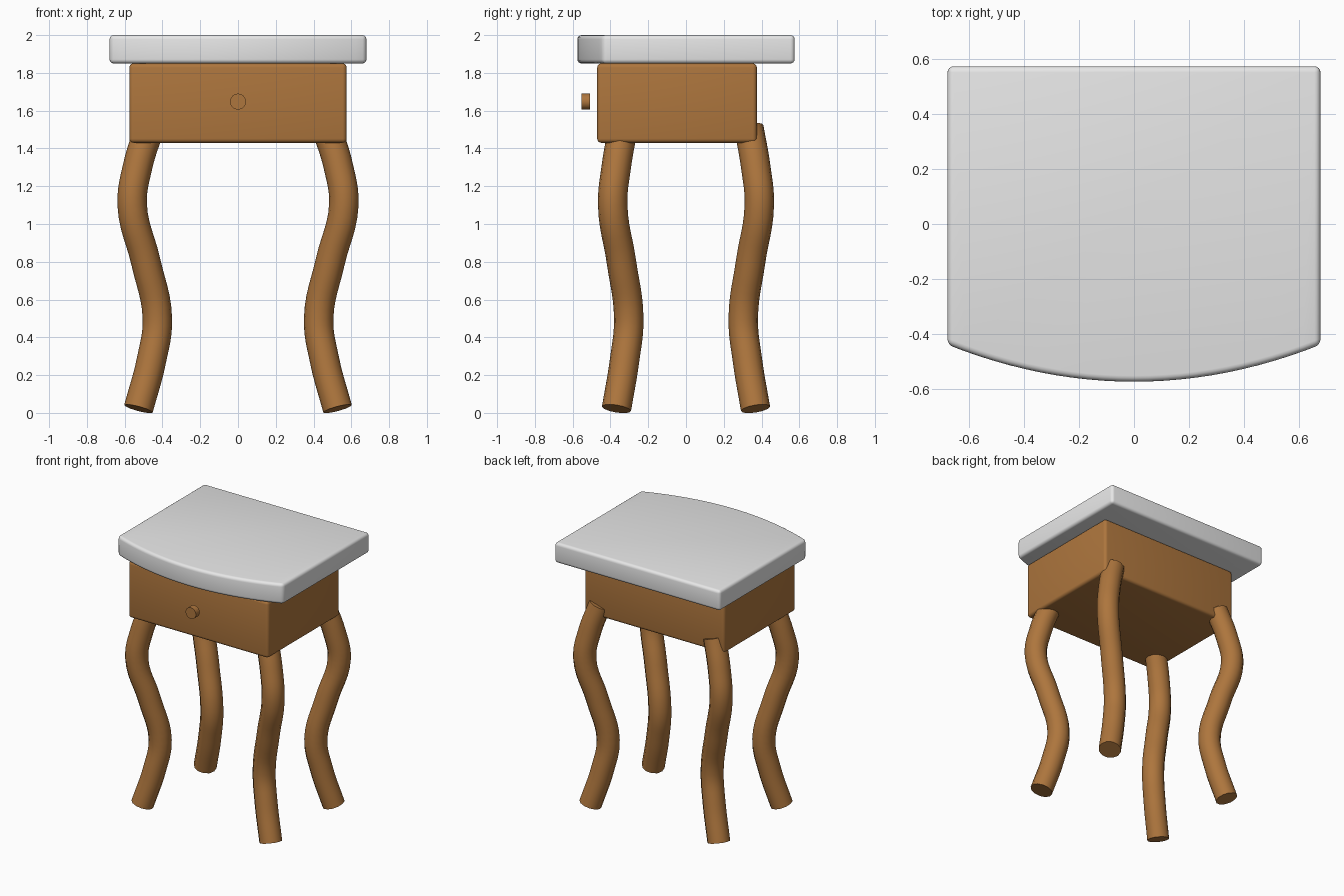
import bpy
import bmesh
import math
from mathutils import Vector

cube = bpy.data.objects.get("Cube")
if cube:
    bpy.data.objects.remove(cube, do_unlink=True)


def material(name, color):
    mat = bpy.data.materials.new(name)
    mat.use_nodes = True
    mat.diffuse_color = (*color, 1)
    bsdf = next(n for n in mat.node_tree.nodes if n.type == "BSDF_PRINCIPLED")
    bsdf.inputs["Base Color"].default_value = (*color, 1)
    return mat


wood = material("brown_wood", (0.42, 0.18, 0.047))
grey = material("grey_top", (0.8, 0.8, 0.8))


def finish(obj, mat):
    obj.data.materials.clear()
    obj.data.materials.append(mat)
    bpy.ops.object.select_all(action="DESELECT")
    obj.select_set(True)
    bpy.context.view_layer.objects.active = obj
    bpy.ops.object.shade_smooth_by_angle(angle=math.radians(40))


def slab(name, outline, z0, z1, mat, width):
    """Extrude a flat outline upwards and round its edges."""
    bm = bmesh.new()
    face = bm.faces.new([bm.verts.new((x, y, z0)) for x, y in outline])
    new = bmesh.ops.extrude_face_region(bm, geom=[face])["geom"]
    verts = [v for v in new if isinstance(v, bmesh.types.BMVert)]
    bmesh.ops.translate(bm, verts=verts, vec=(0, 0, z1 - z0))
    bmesh.ops.recalc_face_normals(bm, faces=bm.faces)
    sharp = [e for e in bm.edges if e.calc_face_angle() > math.radians(30)]
    bmesh.ops.bevel(bm, geom=sharp, offset=width, segments=4,
                    profile=0.5, affect="EDGES")
    mesh = bpy.data.meshes.new(name)
    bm.to_mesh(mesh)
    bm.free()
    obj = bpy.data.objects.new(name, mesh)
    bpy.context.collection.objects.link(obj)
    finish(obj, mat)


# Table top with a bowed front edge
half, back, corner, bow = 0.68, 0.575, -0.44, 0.135
steps = 24
front = []
for i in range(steps + 1):
    t = 2 * i / steps - 1
    front.append((half * t, corner - bow * (1 - t * t)))
slab("table_top", front + [(half, back), (-half, back)], 1.85, 2.0, grey, 0.022)

# Drawer box
slab("drawer_box",
     [(-0.575, -0.47), (0.575, -0.47), (0.575, 0.375), (-0.575, 0.375)],
     1.43, 1.85, wood, 0.022)

# Drawer knob
bpy.ops.mesh.primitive_cylinder_add(vertices=32, radius=0.042, depth=0.045,
                                    location=(0, -0.532, 1.648),
                                    rotation=(math.pi / 2, 0, 0))
knob = bpy.context.object
knob.name = "drawer_knob"
finish(knob, wood)

# Wavy legs, mirrored to the four corners
path = [(0.527, 0.368, 0.022), (0.458, 0.325, 0.28), (0.427, 0.303, 0.5),
        (0.488, 0.342, 0.8), (0.56, 0.388, 1.1), (0.53, 0.368, 1.31),
        (0.468, 0.333, 1.51)]


def leg(name, sx, sy):
    curve = bpy.data.curves.new(name, "CURVE")
    curve.dimensions = "3D"
    curve.bevel_depth = 0.078
    curve.bevel_resolution = 4
    curve.use_fill_caps = True
    curve.resolution_u = 6
    spline = curve.splines.new("BEZIER")
    spline.bezier_points.add(len(path) - 1)
    for point, (x, y, z) in zip(spline.bezier_points, path):
        point.co = Vector((sx * x, sy * y, z))
        point.handle_left_type = point.handle_right_type = "AUTO"
    obj = bpy.data.objects.new(name, curve)
    bpy.context.collection.objects.link(obj)
    bpy.ops.object.select_all(action="DESELECT")
    obj.select_set(True)
    bpy.context.view_layer.objects.active = obj
    bpy.ops.object.convert(target="MESH")
    # Weld the end caps to the tube and face everything outwards
    obj = bpy.context.object
    bm = bmesh.new()
    bm.from_mesh(obj.data)
    bmesh.ops.remove_doubles(bm, verts=bm.verts, dist=0.0001)
    bmesh.ops.recalc_face_normals(bm, faces=bm.faces)
    bm.to_mesh(obj.data)
    bm.free()
    finish(obj, wood)


for side, sx in (("left", 1), ("right", -1)):
    for end, sy in (("front", -1), ("back", 1)):
        leg(f"{end}_{side}_leg", sx, sy)
